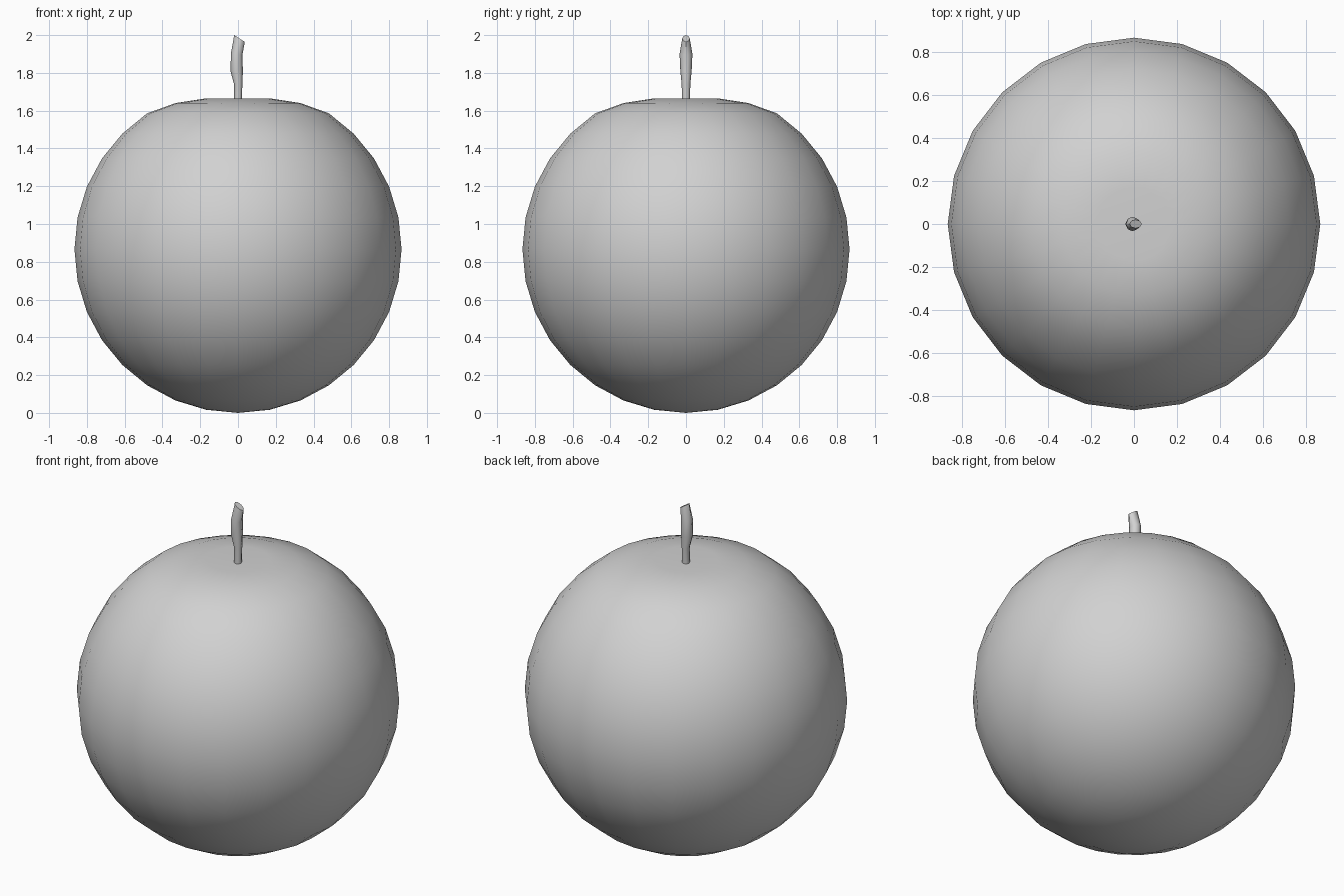
import bpy, bmesh, math
from mathutils import Vector

cube = bpy.data.objects.get("Cube")
if cube:
    bpy.data.objects.remove(cube, do_unlink=True)

R = 0.866  # fruit radius

grey = bpy.data.materials.new("plain grey")
grey.use_nodes = True
grey.diffuse_color = (0.64, 0.64, 0.64, 1)
grey.node_tree.nodes["Principled BSDF"].inputs["Base Color"].default_value = grey.diffuse_color


def add_object(name, bm):
    bmesh.ops.recalc_face_normals(bm, faces=bm.faces)
    mesh = bpy.data.meshes.new(name)
    bm.to_mesh(mesh)
    bm.free()
    mesh.materials.append(grey)
    obj = bpy.data.objects.new(name, mesh)
    bpy.context.collection.objects.link(obj)
    bpy.ops.object.select_all(action='DESELECT')
    obj.select_set(True)
    bpy.context.view_layer.objects.active = obj
    bpy.ops.object.shade_smooth_by_angle(angle=math.radians(50))
    return obj


# Fruit: a sphere whose top rings are pressed down into a shallow hollow
bm = bmesh.new()
bmesh.ops.create_uvsphere(bm, u_segments=24, v_segments=16, radius=R)
bmesh.ops.translate(bm, verts=bm.verts, vec=(0, 0, R))
for v in bm.verts:
    if v.co.z > R:
        r = math.hypot(v.co.x, v.co.y)
        if r < 0.05:
            v.co.z = 1.645
        elif r < 0.25:
            v.co.z = 1.665
        elif r < 0.4:
            v.co.z = 1.64
add_object("fruit", bm)

# Stem: a bent eight-sided tube with a slanted end
# each ring: centre x, centre z, half width x, half width y, slope
rings = [
    (0.0, 1.62, 0.02, 0.02, 0),
    (0.001, 1.74, 0.022, 0.023, 0),
    (-0.007, 1.81, 0.033, 0.03, 0),
    (-0.007, 1.9, 0.03, 0.034, -0.2),
    (0.008, 1.982, 0.028, 0.02, -0.64),
]
bm = bmesh.new()
loops = []
for cx, cz, hx, hy, slope in rings:
    loop = []
    for i in range(8):
        a = math.tau * i / 8
        dx = hx * math.cos(a)
        loop.append(bm.verts.new(Vector((cx + dx, hy * math.sin(a), cz + slope * dx))))
    loops.append(loop)
for low, high in zip(loops, loops[1:]):
    for i in range(8):
        j = (i + 1) % 8
        bm.faces.new((low[i], low[j], high[j], high[i]))
bm.faces.new(loops[0][::-1])
bm.faces.new(loops[-1])
add_object("stem", bm)
